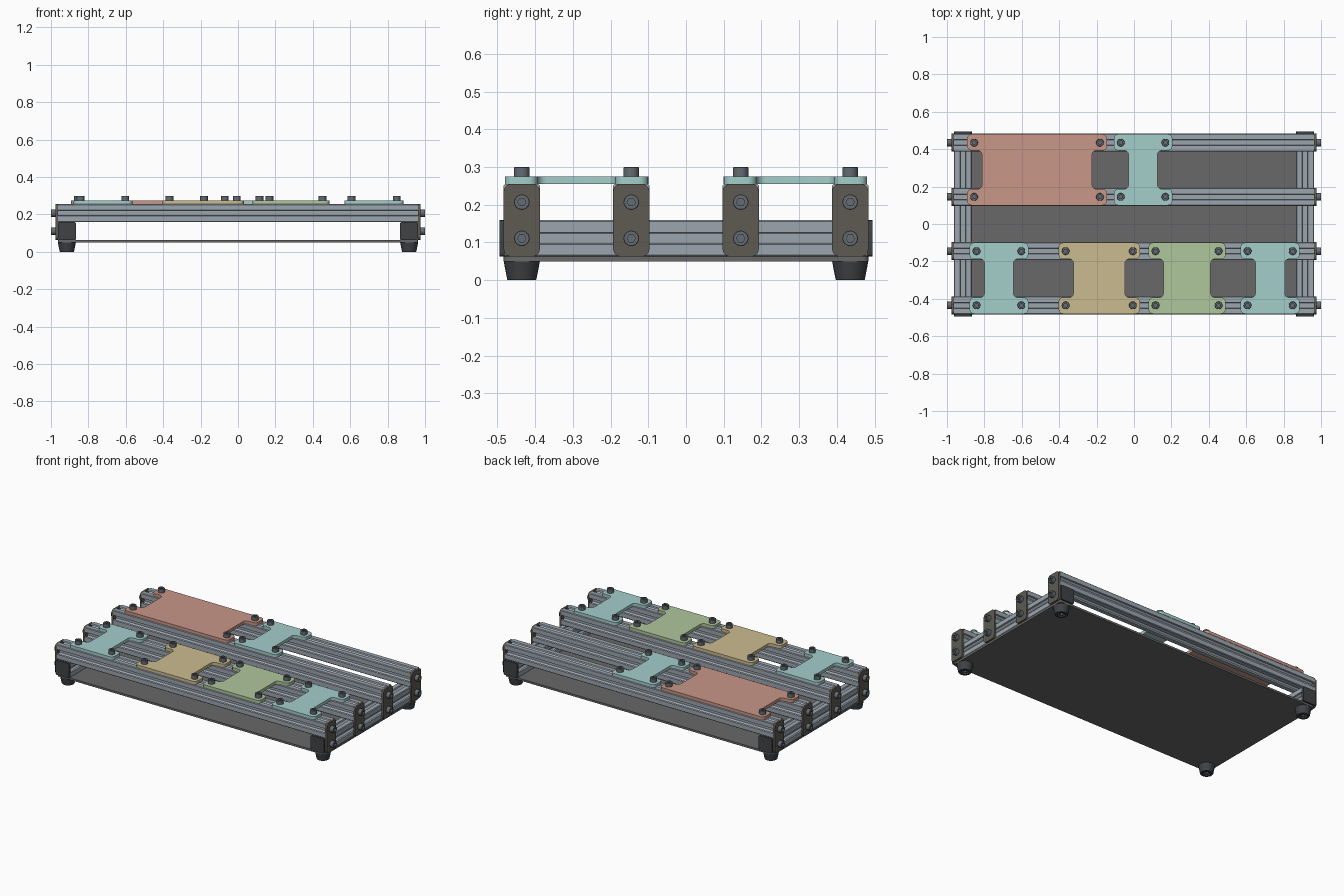
import bpy, bmesh, math
from mathutils import Matrix, Vector

if "Cube" in bpy.data.objects:
    bpy.data.objects.remove(bpy.data.objects["Cube"])

H = 0.048                      # half width of the slotted rails
RAIL_Y = (-0.435, -0.145, 0.145, 0.435)
CROSS_X = 0.915
Z_BASE, Z_CROSS, Z_RAIL, Z_TOP = 0.05, 0.063, 0.159, 0.255


def material(name, rgb):
    m = bpy.data.materials.new(name)
    m.diffuse_color = (*rgb, 1)
    m.use_nodes = True
    m.node_tree.nodes["Principled BSDF"].inputs["Base Color"].default_value = m.diffuse_color
    return m


ALU = material("aluminium", (0.33, 0.38, 0.43))
STEEL = material("screw_steel", (0.13, 0.15, 0.17))
BRACKET = material("bracket_dark", (0.11, 0.105, 0.085))
BASE = material("base_grey", (0.14, 0.14, 0.14))
BLACK = material("rubber_black", (0.05, 0.055, 0.06))
TEAL = material("teal", (0.37, 0.62, 0.60))
RED = material("red", (0.58, 0.31, 0.25))
TAN = material("tan", (0.60, 0.50, 0.28))
GREEN = material("green", (0.43, 0.57, 0.34))

# Local z axis mapped to world x or y
ALONG_X = Matrix(((0, 0, 1), (1, 0, 0), (0, 1, 0))).to_4x4()
ALONG_Y = Matrix(((-1, 0, 0), (0, 0, 1), (0, 1, 0))).to_4x4()


def link(name, mesh, mat=None, matrix=Matrix()):
    ob = bpy.data.objects.new(name, mesh)
    bpy.context.collection.objects.link(ob)
    ob.matrix_world = matrix
    if mat and not mesh.materials:
        mesh.materials.append(mat)
    return ob


def to_mesh(bm, name):
    bmesh.ops.recalc_face_normals(bm, faces=bm.faces)
    me = bpy.data.meshes.new(name)
    bm.to_mesh(me)
    bm.free()
    return me


def prism(name, pts, z0, z1):
    """Extrude a 2D outline from z0 to z1."""
    bm = bmesh.new()
    f = bm.faces.new([bm.verts.new((x, y, z0)) for x, y in pts])
    top = bmesh.ops.extrude_face_region(bm, geom=[f])["geom"]
    bmesh.ops.translate(bm, vec=(0, 0, z1 - z0),
                        verts=[v for v in top if isinstance(v, bmesh.types.BMVert)])
    return to_mesh(bm, name)


def fillet(pts, r, steps=6):
    """Round every corner, convex or concave, of a 2D outline."""
    out = []
    for i, p in enumerate(pts):
        p = Vector(p)
        u = (Vector(pts[i - 1]) - p).normalized()
        v = (Vector(pts[(i + 1) % len(pts)]) - p).normalized()
        half = u.angle(v) / 2
        c = p + (u + v).normalized() * (r / math.sin(half))
        a = p + u * (r / math.tan(half)) - c
        b = p + v * (r / math.tan(half)) - c
        sweep = a.angle(b)
        for k in range(steps + 1):
            t = k / steps
            out.append(c + (a * math.sin((1 - t) * sweep) + b * math.sin(t * sweep)) / math.sin(sweep))
    return out


def rect(x0, y0, x1, y1):
    return [(x0, y0), (x1, y0), (x1, y1), (x0, y1)]


def lathe(name, profile, seg=24):
    """Spin (radius, z, is_hex) rings around z; hex rings form a socket."""
    bm = bmesh.new()
    rings = []
    for r, z, hexa in profile:
        ring = []
        for i in range(seg):
            a = 2 * math.pi * i / seg
            k = math.cos(math.pi / 6) / math.cos(a % (math.pi / 3) - math.pi / 6) if hexa else 1
            ring.append(bm.verts.new((r * k * math.cos(a), r * k * math.sin(a), z)))
        rings.append(ring)
    for p, q in zip(rings, rings[1:]):
        for i in range(seg):
            j = (i + 1) % seg
            bm.faces.new((p[i], p[j], q[j], q[i]))
    bm.faces.new(rings[0])
    bm.faces.new(rings[-1])
    return to_mesh(bm, name)


# T-slot cross-section, one side repeated by quarter turns
side = [(H, -H + 0.004), (H, -0.016), (H - 0.009, -0.013), (H - 0.009, -0.027),
        (H - 0.015, -0.027), (H - 0.029, -0.013)]
side += [(x, -y) for x, y in reversed(side)]
slot_profile = []
for q in range(4):
    rot = Matrix.Rotation(q * math.pi / 2, 2)
    slot_profile += [rot @ Vector(p) for p in side]

# Long rails and cross rails
rail_mesh = prism("long_rail", slot_profile, -0.963, 0.963)
cross_mesh = prism("cross_rail", slot_profile, -0.48, 0.48)
for y in RAIL_Y:
    link("long_rail", rail_mesh, ALU, Matrix.Translation((0, y, Z_RAIL + H)) @ ALONG_X)
for s in (-1, 1):
    link("cross_rail", cross_mesh, ALU,
         Matrix.Translation((s * CROSS_X, 0, Z_CROSS + H)) @ ALONG_Y)

# Shared socket screw
screw_mesh = lathe("socket_screw", [
    (0.011, 0.010, True), (0.011, 0.025, True), (0.019, 0.025, False), (0.0205, 0.0235, False),
    (0.0205, 0, False), (0.012, 0, False), (0.012, -0.045, False)])

# End brackets joining both rail levels, each with two screws
bracket_mesh = prism("end_bracket", fillet(rect(-H, Z_CROSS, H, Z_TOP), 0.02), 0, 0.013)
for s in (-1, 1):
    turn = Matrix.Rotation(0 if s > 0 else math.pi, 4, 'Z')
    for y in RAIL_Y:
        link("end_bracket", bracket_mesh, BRACKET,
             Matrix.Translation((s * 0.963, y, 0)) @ turn @ ALONG_X)
        for z in (Z_CROSS + H, Z_RAIL + H):
            link("bracket_screw", screw_mesh, STEEL,
                 Matrix.Translation((s * 0.976, y, z)) @ turn @ ALONG_X)

# Caps on the cross rail ends
cap_mesh = prism("rail_cap", fillet(rect(-H, -H, H, H), 0.008, 3), 0, 0.014)
for sx in (-1, 1):
    for sy in (-1, 1):
        turn = Matrix.Rotation(0 if sy > 0 else math.pi, 4, 'Z')
        link("rail_cap", cap_mesh, BLACK,
             Matrix.Translation((sx * CROSS_X, sy * 0.48, Z_CROSS + H)) @ turn @ ALONG_Y)

# Base sheet
link("base_sheet", prism("base_sheet", fillet(rect(-0.963, -0.483, 0.963, 0.483), 0.015, 4),
                         Z_BASE, Z_CROSS), BASE)

# Tapered feet with a recessed screw
foot_mesh = lathe("foot", [(0.048, Z_BASE, False), (0.0385, 0.002, False), (0.0365, 0, False),
                           (0.024, 0, False), (0.024, 0.03, False)], 32)
for sx in (-1, 1):
    for sy in (-1, 1):
        at = Matrix.Translation((sx * CROSS_X, sy * 0.435, 0))
        link("foot", foot_mesh, BLACK, at)
        link("foot_screw", screw_mesh, STEEL,
             at @ Matrix.Translation((0, 0, 0.03)) @ Matrix.Rotation(math.pi, 4, 'X'))

# Carrier plates: left screw x, right screw x, row centre y, material
plates = [(-0.855, -0.182, 0.29, RED), (-0.071, 0.168, 0.29, TEAL),
          (-0.842, -0.602, -0.29, TEAL), (-0.366, -0.006, -0.29, TAN),
          (0.115, 0.452, -0.29, GREEN), (0.607, 0.848, -0.29, TEAL)]
for a, b, yc, mat in plates:
    x0, x1, w0, w1 = a - 0.037, b + 0.037, a + 0.042, b - 0.042
    y0, y1, yi = yc - 0.19, yc + 0.19, 0.103
    outline = [(x0, y0), (x1, y0), (x1, yc - yi), (w1, yc - yi), (w1, yc + yi), (x1, yc + yi),
               (x1, y1), (x0, y1), (x0, yc + yi), (w0, yc + yi), (w0, yc - yi), (x0, yc - yi)]
    link("carrier_plate", prism("carrier_plate", fillet(outline, 0.024), Z_TOP, 0.275), mat)
    for x in (a, b):
        for y in (yc - 0.145, yc + 0.145):
            link("plate_screw", screw_mesh, STEEL, Matrix.Translation((x, y, 0.275)))

# Smooth the round parts, keep hard edges
bpy.ops.object.select_all(action='DESELECT')
for ob in bpy.context.collection.objects:
    ob.select_set(True)
    bpy.context.view_layer.objects.active = ob
bpy.ops.object.shade_smooth_by_angle(angle=math.radians(30))
